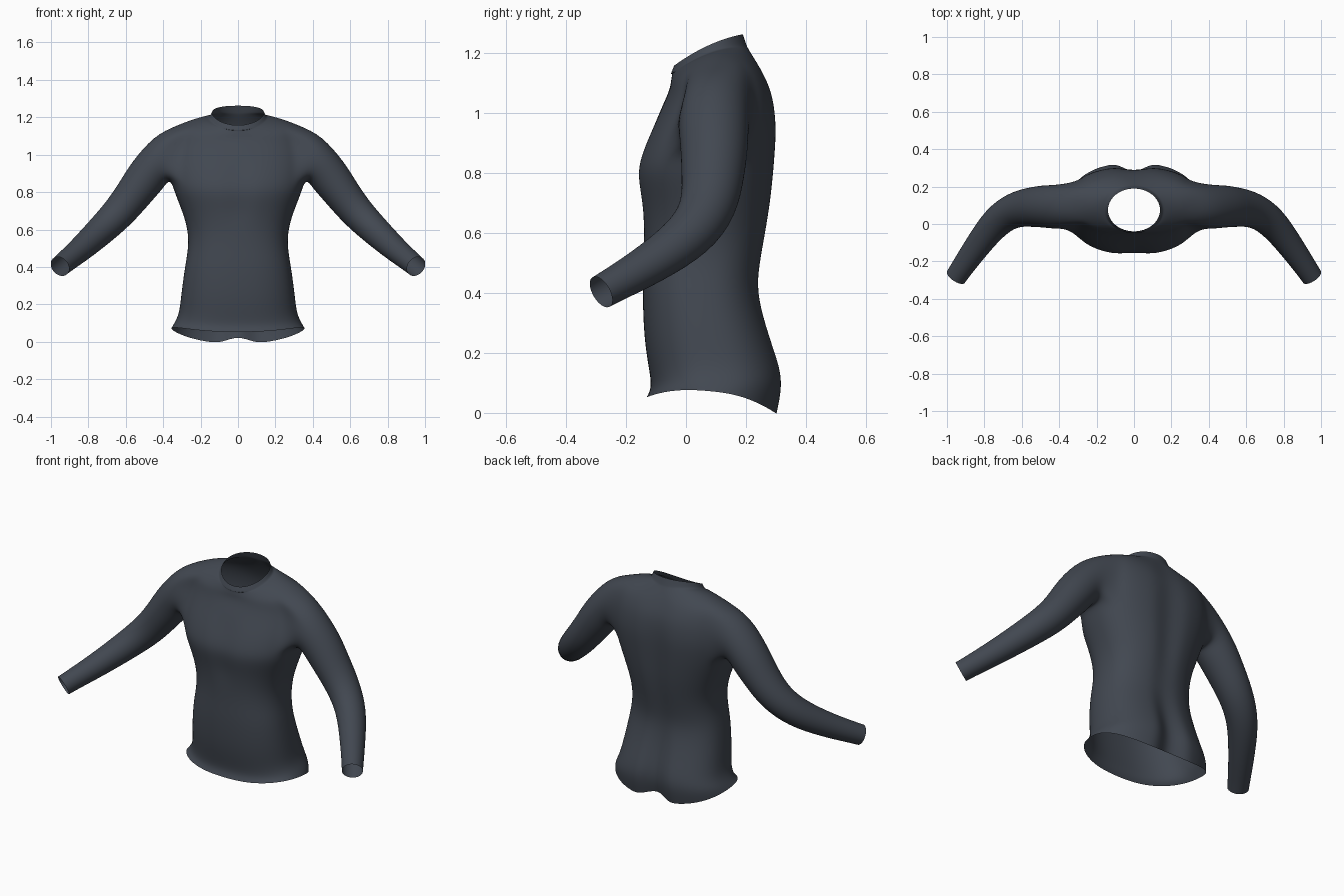
import bpy, bmesh, math
from mathutils import Vector

if "Cube" in bpy.data.objects:
    bpy.data.objects.remove(bpy.data.objects["Cube"])

SEG = 16             # columns from front centre to back centre
COLS = (5, 11)       # armhole columns
ROWS = (9, 13)       # armhole rows

# Torso rings: z front, z side, z back, half width, y front, y back, back groove
torso = [
    (.052, .072, -.01, .358, -.132, .312, .06),
    (.085, .10, .08, .342, -.114, .330, .065),
    (.15, .15, .15, .315, -.125, .324, .06),
    (.25, .25, .25, .305, -.141, .287, .04),
    (.40, .40, .40, .285, -.146, .240, .012),
    (.50, .50, .50, .266, -.141, .251, .012),
    (.60, .60, .60, .268, -.141, .271, .018),
    (.70, .70, .70, .300, -.150, .288, .022),
    (.79, .79, .79, .337, -.168, .298, .025),
    (.85, .85, .85, .355, -.158, .303, .025),
    (.93, .93, .93, .365, -.125, .308, .025),
    (1.0, 1.0, 1.0, .360, -.090, .304, .02),
    (1.06, 1.07, 1.07, .350, -.062, .291, .015),
    (1.09, 1.155, 1.13, .330, -.052, .262, .01),
    (1.112, 1.185, 1.175, .250, -.050, .235, .005),
    (1.132, 1.20, 1.215, .175, -.045, .207, 0),
    (1.126, 1.196, 1.222, .156, -.052, .204, 0),
    (1.138, 1.21, 1.238, .147, -.048, .198, 0),
    (1.157, 1.225, 1.262, .140, -.040, .190, 0),
]
# Sleeve rings: centre x, y, z, radius across, radius along y
sleeve = [
    (.41, .09, .983, .129, .120),
    (.485, .095, .89, .111, .114),
    (.55, .09, .80, .100, .107),
    (.635, .08, .69, .091, .096),
    (.735, .02, .592, .081, .086),
    (.84, -.12, .495, .068, .071),
    (.92, -.235, .43, .059, .061),
    (.952, -.283, .403, .057, .058),
]

bm = bmesh.new()


def spow(v, p):
    return math.copysign(abs(v) ** p, v)


# Half torso from hem to collar
grid = []
for i, (zf, zs, zb, w, yf, yb, groove) in enumerate(torso):
    p = 2 / 2.4 if i < 14 else 1.0
    row = []
    for c in range(SEG + 1):
        a = math.pi * (c / SEG - .5)
        s = math.sin(a)
        x = 0 if c in (0, SEG) else w * spow(math.cos(a), p)
        y = (yf + yb) / 2 + (yb - yf) / 2 * spow(s, p)
        z = zs + s * (zb - zf) / 2 + s * s * ((zb + zf) / 2 - zs)
        if c == SEG:                       # spine and seat groove
            y -= groove
            z += .045 if i == 0 else 0
        if c == 0 and 7 <= i <= 10:        # chest centre dip
            y += .012
        row.append(bm.verts.new((x, y, z)))
    grid.append(row)

for r in range(len(grid) - 1):
    for c in range(SEG):
        if ROWS[0] <= r < ROWS[1] and COLS[0] <= c < COLS[1]:
            continue                       # armhole
        bm.faces.new((grid[r][c], grid[r][c + 1],
                      grid[r + 1][c + 1], grid[r + 1][c]))

# Armhole edge, walked round from its lower front corner
(c0, c1), (r0, r1) = COLS, ROWS
loop = [grid[r0][c] for c in range(c0, c1 + 1)]
loop += [grid[r][c1] for r in range(r0 + 1, r1 + 1)]
loop += [grid[r1][c] for c in range(c1 - 1, c0 - 1, -1)]
loop += [grid[r][c0] for r in range(r1 - 1, r0, -1)]
n = len(loop)

# Sleeve grown out of the armhole
centres = [Vector((.15, .09, .99))] + [Vector(s[:3]) for s in sleeve]
centres.append(centres[-1] * 2 - centres[-2])
for k, (_, _, _, rv, ru) in enumerate(sleeve):
    mid = centres[k + 1]
    t = (centres[k + 2] - centres[k]).normalized()
    u = Vector((0, 1, 0))
    u = (u - t * u.dot(t)).normalized()
    v = t.cross(u)
    ring = []
    for j in range(n):
        a = math.radians(-144) + math.tau * j / n
        ring.append(bm.verts.new(mid + u * ru * math.cos(a) + v * rv * math.sin(a)))
    for j in range(n):
        m = (j + 1) % n
        bm.faces.new((loop[j], loop[m], ring[m], ring[j]))
    loop = ring

for f in bm.faces:
    f.smooth = True
mesh = bpy.data.meshes.new("shirt")
bm.to_mesh(mesh)
bm.free()

# Shirt object: mirrored and smoothed
shirt = bpy.data.objects.new("shirt", mesh)
bpy.context.collection.objects.link(shirt)
mat = bpy.data.materials.new("dark slate fabric")
mat.diffuse_color = (.054, .064, .082, 1)
mat.use_nodes = True
mat.node_tree.nodes["Principled BSDF"].inputs["Base Color"].default_value = mat.diffuse_color
mesh.materials.append(mat)
mirror = shirt.modifiers.new("mirror", 'MIRROR')
mirror.use_clip = True
sub = shirt.modifiers.new("smooth", 'SUBSURF')
sub.levels = sub.render_levels = 2
